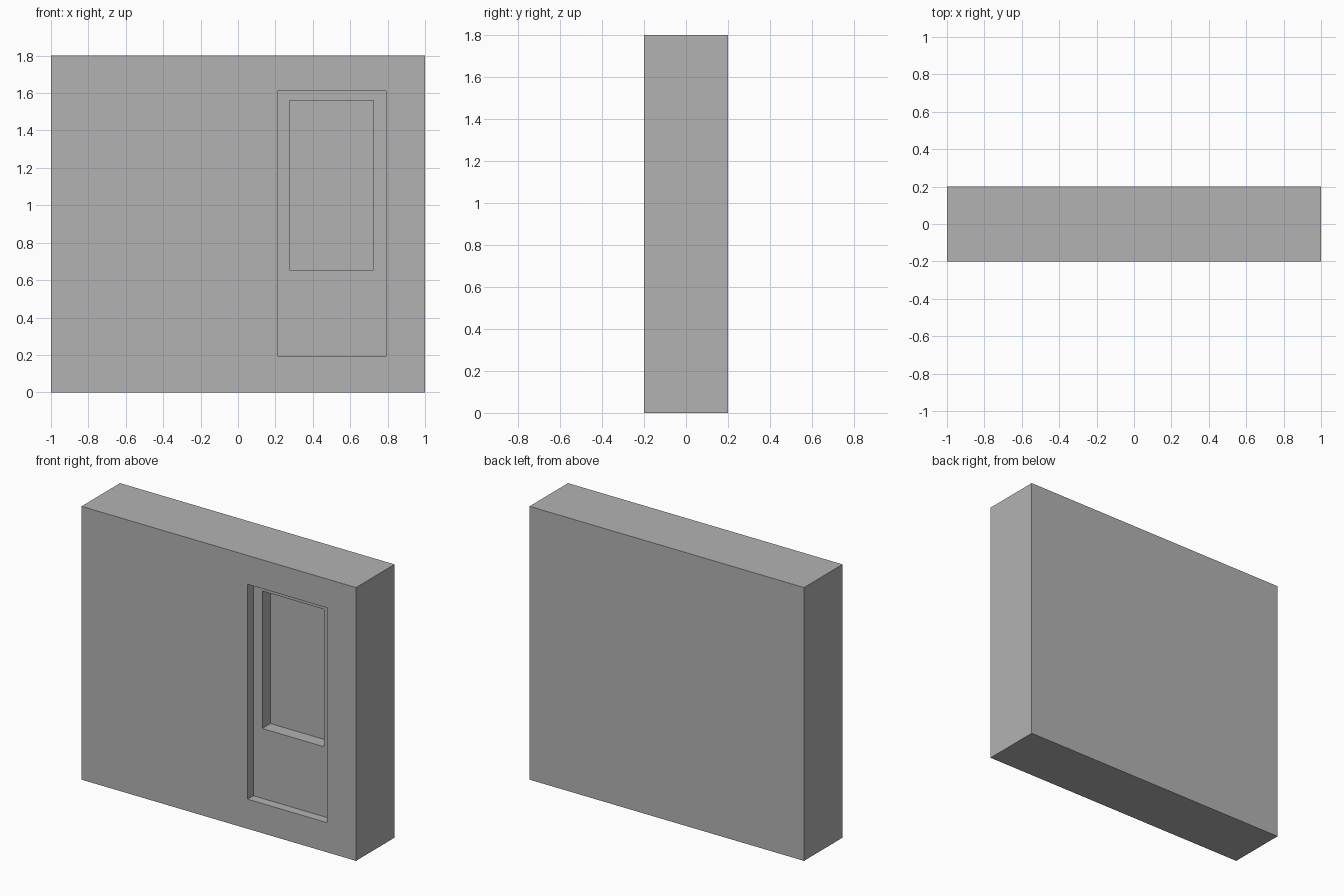
import bpy
import bmesh
from mathutils import Vector

default = bpy.data.objects.get("Cube")
if default:
    bpy.data.objects.remove(default, do_unlink=True)

WIDTH, DEPTH, HEIGHT = 2.0, 0.4, 1.8
GREY = (0.45, 0.45, 0.45, 1.0)

grey = bpy.data.materials.new("plain_grey")
grey.use_nodes = True
grey.diffuse_color = GREY
grey.node_tree.nodes["Principled BSDF"].inputs["Base Color"].default_value = GREY


def add_box(name, low, high):
    """Axis-aligned box between two corners."""
    low, high = Vector(low), Vector(high)
    bm = bmesh.new()
    bmesh.ops.create_cube(bm, size=1)
    bmesh.ops.scale(bm, vec=high - low, verts=bm.verts)
    bmesh.ops.translate(bm, vec=(low + high) / 2, verts=bm.verts)
    mesh = bpy.data.meshes.new(name)
    bm.to_mesh(mesh)
    bm.free()
    mesh.materials.append(grey)
    obj = bpy.data.objects.new(name, mesh)
    bpy.context.collection.objects.link(obj)
    return obj


def cut_recess(target, name, x, z, depth):
    """Sink a rectangular pocket into the front of the target."""
    front = -DEPTH / 2
    cutter = add_box(name, (x[0], front - 0.1, z[0]), (x[1], front + depth, z[1]))
    cutter.hide_render = True
    cutter.hide_viewport = True
    cutter.display_type = 'WIRE'
    cut = target.modifiers.new(name, 'BOOLEAN')
    cut.operation = 'DIFFERENCE'
    cut.solver = 'EXACT'
    cut.object = cutter


# Solid wall block
wall = add_box("wall", (-WIDTH / 2, -DEPTH / 2, 0), (WIDTH / 2, DEPTH / 2, HEIGHT))

# Tall shallow recess, then a deeper window recess inside it
cut_recess(wall, "outer_recess_cutter", (0.21, 0.79), (0.195, 1.61), 0.06)
cut_recess(wall, "inner_recess_cutter", (0.275, 0.725), (0.655, 1.56), 0.145)

# Bake the cuts into the wall and remove the cutters
bpy.context.view_layer.update()
evaluated = wall.evaluated_get(bpy.context.evaluated_depsgraph_get())
baked = bpy.data.meshes.new_from_object(evaluated)
cutters = [m.object for m in wall.modifiers]
wall.modifiers.clear()
wall.data = baked
baked.name = "wall"
for cutter in cutters:
    bpy.data.objects.remove(cutter, do_unlink=True)
